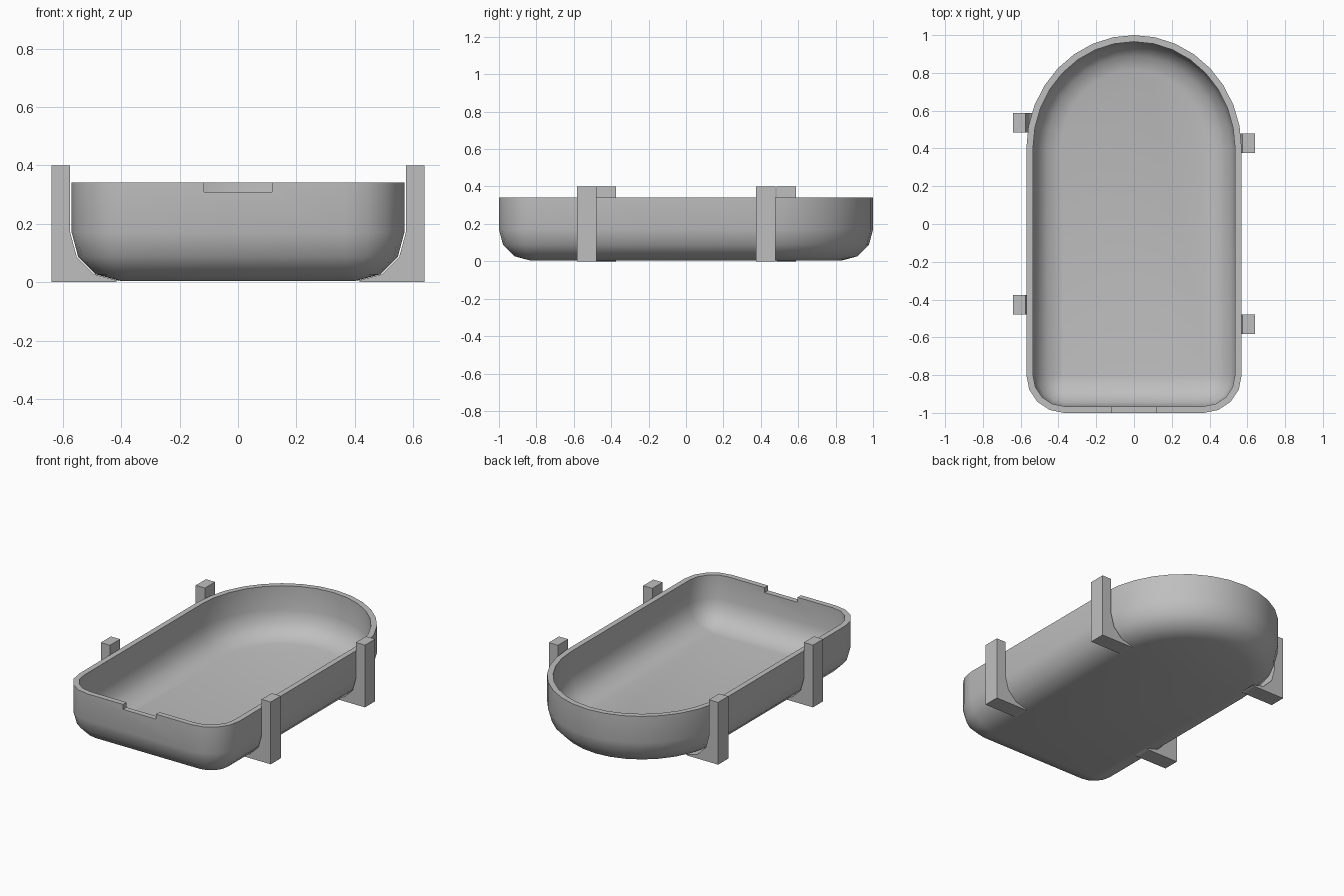
import bpy, bmesh
from math import sin, cos, pi

cube = bpy.data.objects.get("Cube")
if cube:
    bpy.data.objects.remove(cube, do_unlink=True)

grey = bpy.data.materials.new("plain grey")
grey.use_nodes = True
grey.diffuse_color = (0.52, 0.52, 0.52, 1)
grey.node_tree.nodes["Principled BSDF"].inputs["Base Color"].default_value = (0.52, 0.52, 0.52, 1)

HALF_W, CORNER, RIM, BASE, ROUND, WALL = 0.57, 0.2, 0.342, 0.005, 0.165, 0.035


def add_object(name, bm):
    bmesh.ops.recalc_face_normals(bm, faces=bm.faces)
    mesh = bpy.data.meshes.new(name)
    bm.to_mesh(mesh)
    bm.free()
    mesh.materials.append(grey)
    obj = bpy.data.objects.new(name, mesh)
    bpy.context.collection.objects.link(obj)
    return obj


def activate(obj):
    bpy.ops.object.select_all(action='DESELECT')
    obj.select_set(True)
    bpy.context.view_layer.objects.active = obj


def add_box(name, size, centre):
    bm = bmesh.new()
    bmesh.ops.create_cube(bm, size=1)
    bmesh.ops.scale(bm, vec=size, verts=bm.verts)
    bmesh.ops.translate(bm, vec=centre, verts=bm.verts)
    return add_object(name, bm)


def outline(inset):
    """Plan shape: rounded front corner, straight side, elliptical back."""
    r = CORNER - inset
    half = [(HALF_W - CORNER + r * sin(a), CORNER - 1 - r * cos(a))
            for a in (i * pi / 8 for i in range(5))]
    half += [((HALF_W - inset) * cos(a), 0.4 + (0.6 - inset) * sin(a))
             for a in (i * pi / 16 for i in range(9))]
    return half + [(-x, y) for x, y in reversed(half[:-1])]


def bilge(radius, floor, inset, steps=3):
    """Inset and height pairs of the rounded lower wall, floor first."""
    return [(inset + radius * (1 - sin(a)), floor + radius * (1 - cos(a)))
            for a in (i * pi / 2 / steps for i in range(steps + 1))]


# Hollow tray, swept from underside over the rim to the inner floor
outer = bilge(ROUND, BASE, 0)
section = outer + [(0, RIM), (WALL, RIM)] + bilge(0.15, 0.04, WALL)[::-1]
bm = bmesh.new()
rings = [[bm.verts.new((x, y, z)) for x, y in outline(d)] for d, z in section]
for low, high in zip(rings, rings[1:]):
    for i in range(len(low)):
        j = (i + 1) % len(low)
        bm.faces.new((low[i], low[j], high[j], high[i]))
bm.faces.new(rings[0])
bm.faces.new(rings[-1])
tray = add_object("tray", bm)

# Notch in the front rim
cutter = add_box("notch_cutter", (0.234, 0.12, 0.1), (0, -0.98, 0.36))
cutter.hide_render = True
notch = tray.modifiers.new("notch", 'BOOLEAN')
notch.operation = 'DIFFERENCE'
notch.solver = 'EXACT'
notch.object = cutter
activate(tray)
bpy.ops.object.modifier_apply(modifier=notch.name)
bpy.data.objects.remove(cutter, do_unlink=True)
bpy.ops.object.shade_smooth_by_angle(angle=pi / 5)


# Side brackets: upright post with a foot that cradles the rounded wall
def add_bracket(name, side, y0):
    profile = [(0.425, 0), (0.64, 0), (0.64, 0.4), (0.575, 0.4)]
    profile += [(HALF_W + 0.005 - d, z) for d, z in outer[::-1]]
    bm = bmesh.new()
    face = bm.faces.new([bm.verts.new((side * x, y0, z)) for x, z in profile])
    sweep = bmesh.ops.extrude_face_region(bm, geom=[face])["geom"]
    moved = [v for v in sweep if isinstance(v, bmesh.types.BMVert)]
    bmesh.ops.translate(bm, vec=(0, 0.103, 0), verts=moved)
    add_object(name, bm)


for name, side, y0 in (("left_back", 1, 0.375), ("left_front", 1, -0.582),
                       ("right_back", -1, 0.485), ("right_front", -1, -0.478)):
    add_bracket(name + "_bracket", side, y0)
